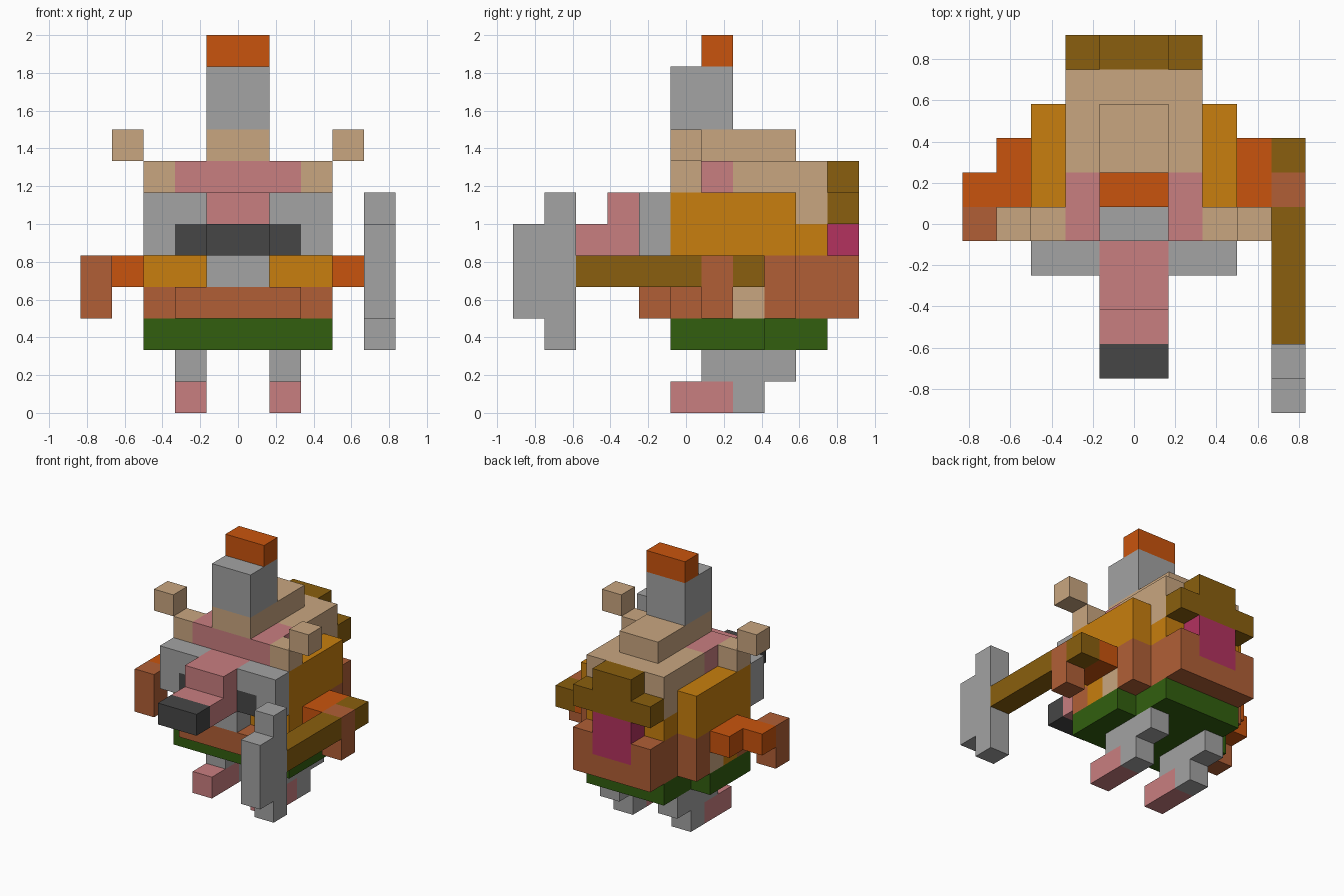
import bpy
import bmesh
from mathutils import Matrix, Vector

U = 1 / 6          # edge of one block
HALF_DEPTH = 5.5   # half of the depth in blocks

cube = bpy.data.objects.get("Cube")
if cube:
    bpy.data.objects.remove(cube, do_unlink=True)


def linear(c):
    c /= 255
    return c / 12.92 if c <= 0.04045 else ((c + 0.055) / 1.055) ** 2.4


def material(name, r, g, b):
    m = bpy.data.materials.new(name)
    colour = (linear(r), linear(g), linear(b), 1)
    m.diffuse_color = colour
    m.use_nodes = True
    bsdf = m.node_tree.nodes["Principled BSDF"]
    bsdf.inputs["Base Color"].default_value = colour
    bsdf.inputs["Roughness"].default_value = 0.9
    return m


ORANGE = material("bright orange", 201, 84, 13)
GREY = material("grey", 163, 163, 163)
TAN = material("tan", 201, 166, 128)
PINK = material("pink", 201, 126, 128)
DARK = material("dark grey", 70, 70, 70)
BROWN = material("brown", 138, 95, 14)
OCHRE = material("ochre", 200, 127, 14)
CLAY = material("clay", 177, 95, 54)
GREEN = material("green", 50, 95, 15)
MAGENTA = material("magenta", 179, 50, 95)


def part(name, mat, *boxes):
    """Joins boxes given in blocks as (x range, y range, z range)."""
    bm = bmesh.new()
    for xs, ys, zs in boxes:
        lo = Vector((xs[0], ys[0] - HALF_DEPTH, zs[0])) * U
        hi = Vector((xs[1], ys[1] - HALF_DEPTH, zs[1])) * U
        bmesh.ops.create_cube(bm, size=1, matrix=Matrix.Translation((lo + hi) / 2)
                              @ Matrix.Diagonal((*(hi - lo), 1)))
    mesh = bpy.data.meshes.new(name)
    bm.to_mesh(mesh)
    bm.free()
    mesh.materials.append(mat)
    obj = bpy.data.objects.new(name, mesh)
    bpy.context.collection.objects.link(obj)


def pair(name, mat, *boxes):
    """Builds a part on the left and its mirror image on the right."""
    part("left_" + name, mat, *boxes)
    part("right_" + name, mat, *[((-x[1], -x[0]), y, z) for x, y, z in boxes])


MID, WIDE, FULL = (-1, 1), (-2, 2), (-3, 3)

# Legs and feet
pair("foot", PINK, ((1, 2), (5, 7), (0, 1)))
pair("leg", GREY, ((1, 2), (7, 8), (0, 1)), ((1, 2), (6, 9), (1, 2)))

# Skirt and lower body
part("skirt", GREEN, (FULL, (5, 8), (2, 3)), (WIDE, (8, 10), (2, 3)))
part("belly", CLAY, (WIDE, (4, 8), (3, 4)), (FULL, (8, 9), (3, 5)),
     (WIDE, (9, 10), (3, 5)), (WIDE, (10, 11), (3, 4)))
pair("hip_front", CLAY, ((2, 3), (5, 6), (3, 4)))
pair("hip_middle", OCHRE, ((2, 3), (6, 7), (3, 4)))
pair("hip_back", TAN, ((2, 3), (7, 8), (3, 4)))
pair("rear_corner", CLAY, ((1, 2), (10, 11), (4, 5)))

# Upper body
part("torso", OCHRE, (FULL, (5, 8), (4, 5)), (FULL, (5, 9), (5, 7)),
     (WIDE, (9, 10), (5, 6)))
part("upper_back", TAN, (WIDE, (9, 10), (6, 7)), (WIDE, (7, 10), (7, 8)),
     (MID, (5, 9), (8, 9)))

# Back hair with a panel below it
part("back_hair", BROWN, (WIDE, (10, 11), (6, 7)), (MID, (10, 11), (7, 8)))
part("back_panel", MAGENTA, (MID, (10, 11), (4, 6)))

# Face
part("brow", PINK, (WIDE, (5, 7), (7, 8)))
pair("temple", TAN, ((2, 3), (5, 6), (7, 8)))
pair("ear", TAN, ((3, 4), (5, 6), (8, 9)))
pair("cheek", GREY, ((1, 3), (4, 5), (6, 7)), ((2, 3), (4, 5), (5, 6)))
pair("eye", DARK, ((1, 2), (4, 5), (5, 6)))
part("chin", GREY, (MID, (4, 5), (4, 5)))
part("snout", PINK, (MID, (3, 5), (6, 7)), (MID, (2, 5), (5, 6)))
part("nose", DARK, (MID, (1, 2), (5, 6)))

# Crest
part("crest", GREY, (MID, (5, 7), (9, 11)))
part("crest_tip", ORANGE, (MID, (6, 7), (11, 12)))

# Arms and hands
pair("arm", ORANGE, ((3, 4), (6, 8), (4, 5)))
part("right_forearm", ORANGE, ((-5, -4), (6, 7), (4, 5)))
part("right_hand", CLAY, ((-5, -4), (5, 6), (3, 5)))
part("left_hand", CLAY, ((4, 5), (6, 7), (3, 5)))

# Axe held in the left hand
part("axe_handle", BROWN, ((4, 5), (2, 6), (4, 5)), ((4, 5), (7, 8), (4, 5)))
part("axe_head", GREY, ((4, 5), (1, 2), (2, 7)), ((4, 5), (0, 1), (3, 6)))
